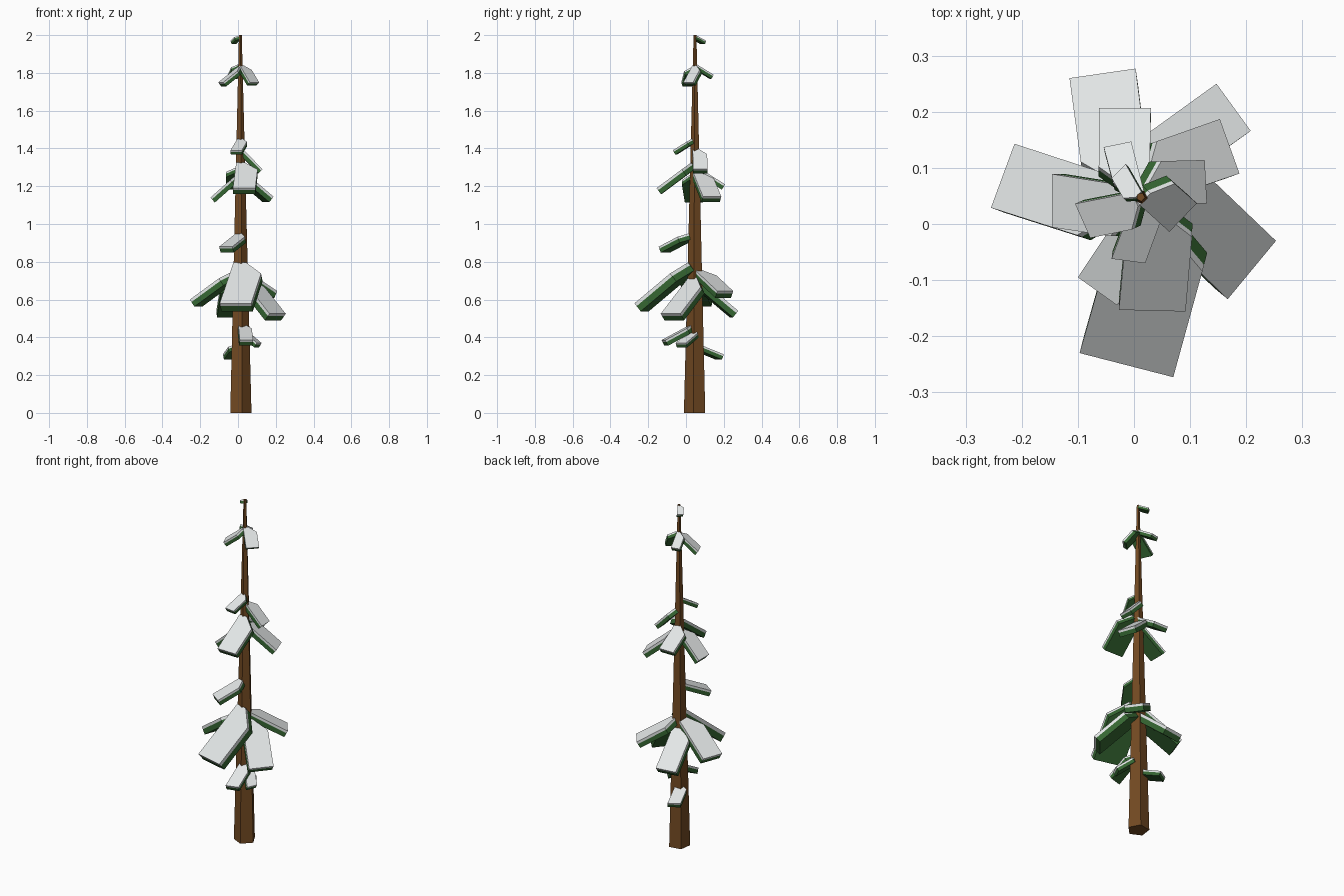
import bpy, bmesh, math
from mathutils import Vector

if "Cube" in bpy.data.objects:
    bpy.data.objects.remove(bpy.data.objects["Cube"])


def material(name, rgb):
    m = bpy.data.materials.new(name)
    m.diffuse_color = (*rgb, 1)
    m.use_nodes = True
    m.node_tree.nodes["Principled BSDF"].inputs["Base Color"].default_value = m.diffuse_color
    return m


bark = material("bark brown", (0.17, 0.068, 0.016))
needles = material("needle green", (0.036, 0.135, 0.032))
snow = material("snow white", (0.82, 0.85, 0.85))
AXIS = Vector((0.012, 0.048, 0))


def finish(name, bm, mats):
    bmesh.ops.recalc_face_normals(bm, faces=bm.faces)
    me = bpy.data.meshes.new(name)
    bm.to_mesh(me)
    bm.free()
    for m in mats:
        me.materials.append(m)
    ob = bpy.data.objects.new(name, me)
    bpy.context.collection.objects.link(ob)
    return ob


def loft(bm, rings, mat_of):
    """Closed solid through rings of points, side material chosen per band."""
    vs = [[bm.verts.new(p) for p in r] for r in rings]
    n = len(rings[0])
    bm.faces.new(vs[0]).material_index = mat_of(0)
    bm.faces.new(vs[-1]).material_index = mat_of(len(rings) - 2)
    for k in range(len(rings) - 1):
        for i in range(n):
            j = (i + 1) % n
            f = bm.faces.new((vs[k][i], vs[k][j], vs[k + 1][j], vs[k + 1][i]))
            f.material_index = mat_of(k)


# Trunk: tapered five-sided pole
bm = bmesh.new()
angles = [math.radians(-80 + 72 * i) for i in range(5)]
loft(bm, [[AXIS + Vector((r * math.cos(a), r * math.sin(a), z)) for a in angles]
          for r, z in ((0.06, 0), (0.008, 2.0))], lambda k: 0)
finish("trunk", bm, [bark])

# Bough outline: (fraction along, fraction of width to the left)
OUTLINE = [(0.10, -0.2), (1.0, -0.5), (1.0, 0.5), (0.34, 0.71), (0.10, 0.2)]


def bough(name, z0, z1, left, right):
    start = AXIS + Vector((0, 0, z0))
    lft, rgt = Vector((*left, z1)), Vector((*right, z1))
    along = (lft + rgt) / 2 - start
    across = lft - rgt
    down = -along.cross(across).normalized()
    thick = 0.012 + 0.11 * along.length
    top = [start + along * a + across * b for a, b in OUTLINE]
    rings = [[p + down * thick * t for p in top] for t in (0, 0.35, 1)]
    bm = bmesh.new()
    loft(bm, rings, lambda k: k)       # snow band above, needles below
    finish(name, bm, [snow, needles])


# Root height, tip height, left and right tip corners
BOUGHS = [
    # lowest twigs
    (0.37, 0.31, (-0.08, 0.165), (-0.02, 0.20)),
    (0.45, 0.37, (0.125, 0.0), (0.10, -0.055)),
    (0.48, 0.385, (0.08, -0.11), (0.01, -0.13)),
    # large lower tier
    (0.73, 0.54, (-0.115, 0.26), (0.003, 0.277)),
    (0.77, 0.645, (0.147, 0.25), (0.208, 0.166)),
    (0.77, 0.60, (-0.255, 0.029), (-0.213, 0.143)),
    (0.74, 0.525, (0.253, -0.03), (0.167, -0.134)),
    (0.82, 0.58, (0.07, -0.273), (-0.097, -0.23)),
    (0.96, 0.88, (-0.03, -0.145), (-0.10, -0.095)),
    # middle tier
    (1.34, 1.19, (0.092, -0.156), (-0.027, -0.153)),
    (1.31, 1.21, (-0.062, 0.207), (0.03, 0.207)),
    (1.29, 1.145, (0.153, 0.187), (0.188, 0.09)),
    (1.28, 1.14, (-0.146, -0.006), (-0.146, 0.089)),
    (1.41, 1.29, (0.126, 0.114), (0.13, 0.037)),
    (1.46, 1.39, (0.02, -0.07), (-0.04, -0.062)),
    # top tier
    (1.85, 1.75, (0.112, 0.037), (0.063, -0.014)),
    (1.84, 1.75, (-0.078, -0.025), (-0.105, 0.036)),
    (1.85, 1.79, (-0.054, 0.137), (-0.005, 0.147)),
    (2.0, 1.97, (-0.04, 0.082), (-0.015, 0.107)),
]
for i, spec in enumerate(BOUGHS):
    bough(f"bough_{i + 1}", *spec)
